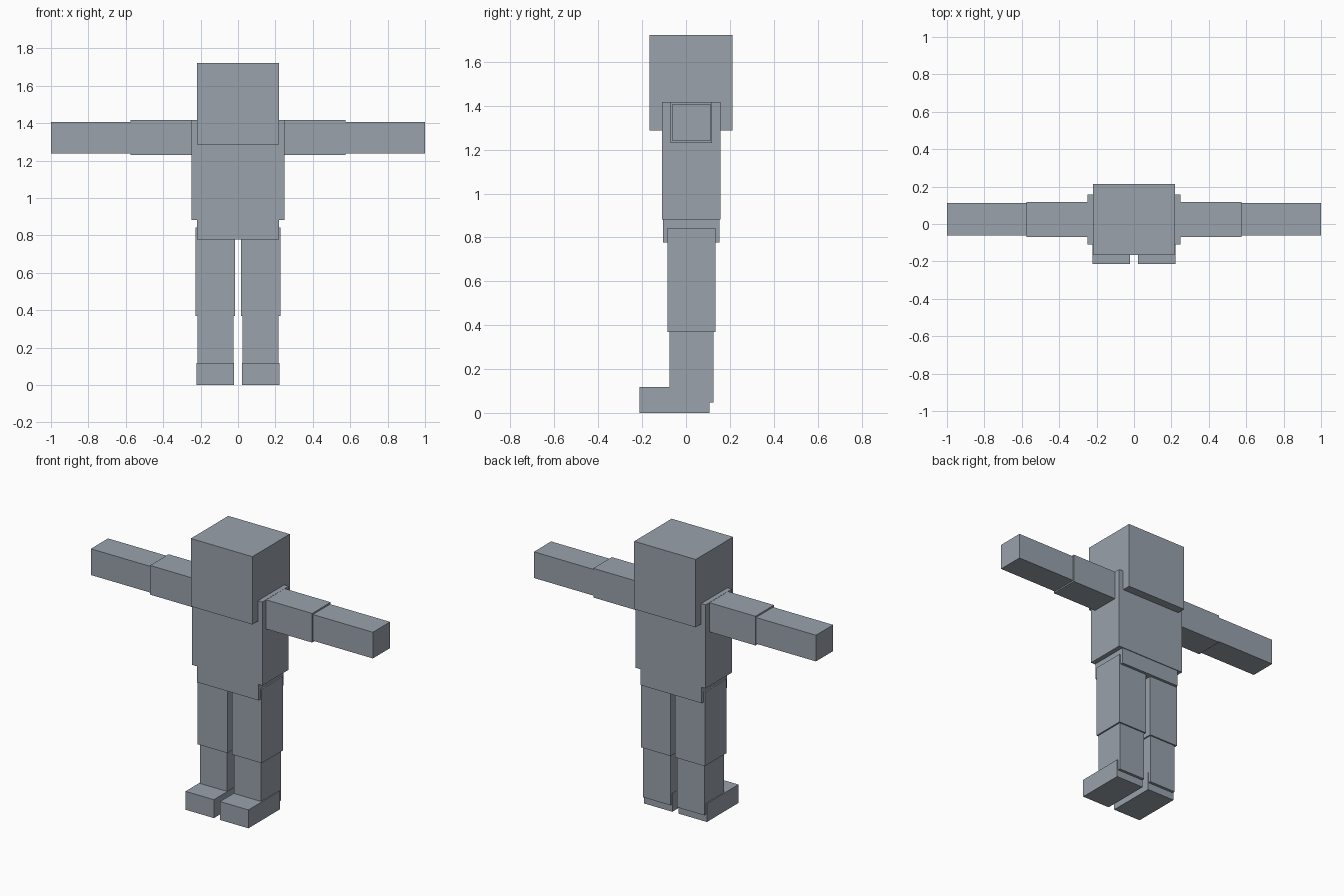
import bpy

if "Cube" in bpy.data.objects:
    bpy.data.objects.remove(bpy.data.objects["Cube"])

grey = bpy.data.materials.new("blue_grey")
grey.diffuse_color = (0.32, 0.36, 0.41, 1)
grey.use_nodes = True
grey.node_tree.nodes["Principled BSDF"].inputs["Base Color"].default_value = grey.diffuse_color


def box(name, x, y, z):
    """Axis-aligned box from (min, max) ranges."""
    bpy.ops.mesh.primitive_cube_add(
        size=1, location=[(r[0] + r[1]) / 2 for r in (x, y, z)])
    ob = bpy.context.object
    ob.name = name
    ob.scale = [r[1] - r[0] for r in (x, y, z)]
    bpy.ops.object.transform_apply(location=False, rotation=False, scale=True)
    ob.data.materials.append(grey)
    return ob


def pair(name, x, y, z):
    """The same box on both sides of the body."""
    box("left_" + name, x, y, z)
    box("right_" + name, (-x[1], -x[0]), y, z)


# Head and body
box("head", (-0.218, 0.218), (-0.166, 0.213), (1.287, 1.722))
box("torso", (-0.249, 0.249), (-0.109, 0.157), (0.882, 1.418))
box("hips", (-0.218, 0.218), (-0.104, 0.152), (0.777, 0.882))

# Arms held straight out
pair("upper_arm", (0.249, 0.575), (-0.070, 0.118), (1.230, 1.417))
pair("forearm", (0.575, 1.0), (-0.062, 0.112), (1.239, 1.407))

# Legs and feet
pair("thigh", (0.016, 0.227), (-0.084, 0.134), (0.369, 0.843))
pair("shin", (0.024, 0.217), (-0.076, 0.125), (0.048, 0.369))
pair("foot", (0.022, 0.223), (-0.213, 0.107), (0.0, 0.118))
